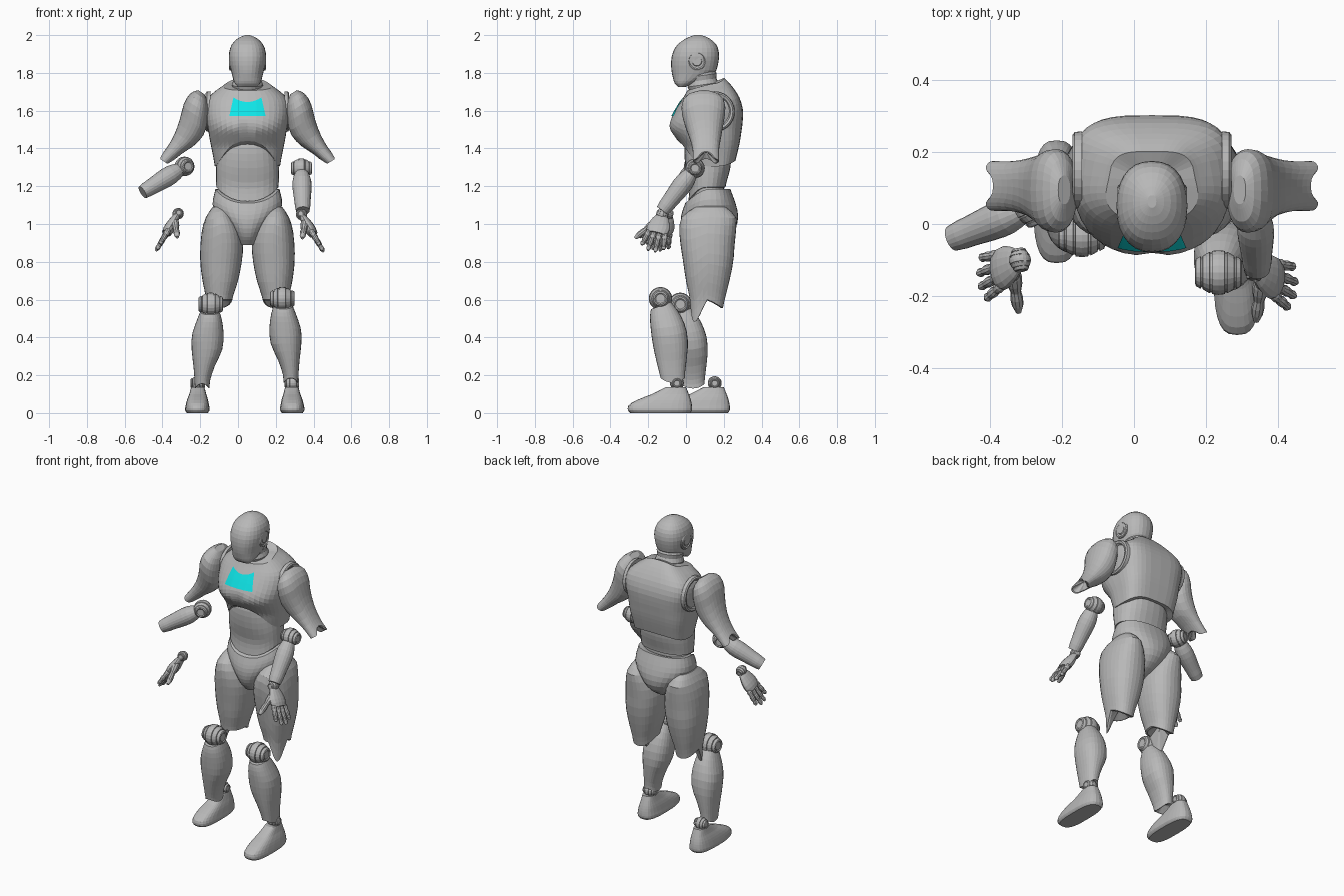
import bpy, bmesh
from math import cos, sin, pi, copysign
from mathutils import Matrix, Vector
from mathutils.bvhtree import BVHTree

if "Cube" in bpy.data.objects:
    bpy.data.objects.remove(bpy.data.objects["Cube"])


def material(name, rgb):
    mat = bpy.data.materials.new(name)
    mat.use_nodes = True
    mat.diffuse_color = (*rgb, 1)
    mat.node_tree.nodes["Principled BSDF"].inputs["Base Color"].default_value = (*rgb, 1)
    return mat


grey = material("grey_shell", (.48, .48, .48))
cyan = material("cyan_panel", (.005, .8, .82))


def finish(name, bm, mat=grey, normals=True):
    if normals:
        bmesh.ops.recalc_face_normals(bm, faces=bm.faces)
    mesh = bpy.data.meshes.new(name)
    bm.to_mesh(mesh)
    bm.free()
    mesh.materials.append(mat)
    obj = bpy.data.objects.new(name, mesh)
    bpy.context.collection.objects.link(obj)
    return obj


def bridge(bm, a, b):
    for i in range(len(a)):
        j = (i + 1) % len(a)
        bm.faces.new((a[i], a[j], b[j], b[i]))


def sample(rows, z):
    """Smoothly interpolate the extents (x0, x1, y0, y1) at height z."""
    i = max([k for k in range(len(rows) - 1) if rows[k][0] <= z] or [0])
    a, b = rows[i], rows[i + 1]
    p, q = rows[max(i - 1, 0)], rows[min(i + 2, len(rows) - 1)]
    d = b[0] - a[0]
    t = min(max((z - a[0]) / d, 0), 1)
    out = []
    for j in range(1, len(a)):
        m1 = (b[j] - p[j]) / (b[0] - p[0]) * d
        m2 = (q[j] - a[j]) / (q[0] - a[0]) * d
        rise = b[j] - a[j]
        out.append(a[j] + t * (m1 + t * (3 * rise - 2 * m1 - m2 + t * (m1 + m2 - 2 * rise))))
    return out


def loft(name, rows, low=None, high=None, m=Matrix(), n=28, steps=14, e=2.3, back=2.3, cups=(0, 0), warp=None):
    """Shell through (z, x0, x1, y0, y1) rows; low and high shape its rims, e and back its corners."""
    bm = bmesh.new()
    rings = []
    for k in range(steps + 1):
        t = (1 - cos(pi * k / steps)) / 2
        ring = []
        for i in range(n):
            c, s = cos(2 * pi * i / n), sin(2 * pi * i / n)
            lo = low(c, s) if low else rows[0][0]
            hi = high(c, s) if high else rows[-1][0]
            z = lo + (hi - lo) * t
            x0, x1, y0, y1 = sample(rows, z)
            power = 2 / (e if s < 0 else back)
            co = Vector(((x0 + x1 + (x1 - x0) * copysign(abs(c) ** power, c)) / 2,
                         (y0 + y1 + (y1 - y0) * copysign(abs(s) ** power, s)) / 2, z))
            ring.append(bm.verts.new(warp(co, s) if warp else co))
        rings.append(ring)
    for a, b in zip(rings, rings[1:]):
        bridge(bm, a, b)
    # lipped, optionally hollow ends
    for ring, depth in ((rings[0], cups[0]), (rings[-1], -cups[1])):
        mid = sum((v.co for v in ring), Vector()) / n
        lip = [bm.verts.new(v.co.lerp(mid, .14)) for v in ring]
        bridge(bm, ring, lip)
        hub = bm.verts.new(mid + Vector((0, 0, depth)))
        for i in range(n):
            bm.faces.new((lip[i], lip[(i + 1) % n], hub))
    bm.transform(m)
    return finish(name, bm)


def frame(a, b, side=(0, 1, 0)):
    """Matrix at a with z towards b and y close to side."""
    a, b, side = Vector(a), Vector(b), Vector(side)
    z = (b - a).normalized()
    y = (side - z * side.dot(z)).normalized()
    return Matrix.Translation(a) @ Matrix((y.cross(z), y, z)).transposed().to_4x4()


def turned(name, profile, m, n=20):
    bm = bmesh.new()
    rings = [[bm.verts.new((r * cos(2 * pi * i / n), r * sin(2 * pi * i / n), h)) for i in range(n)]
             for h, r in profile]
    for a, b in zip(rings, rings[1:]):
        bridge(bm, a, b)
    bm.faces.new(rings[0])
    bm.faces.new(rings[-1])
    bm.transform(m)
    return finish(name, bm)


def limb(name, a, b, radii, side=(0, 1, 0), flat=1, n=16):
    length = (Vector(b) - Vector(a)).length
    profile = [(length * i / (len(radii) - 1), r) for i, r in enumerate(radii)]
    return turned(name, profile, frame(a, b, side) @ Matrix.Diagonal((flat, 1, 1, 1)), n)


HALF = [(0, 1), (.28, .97), (.3, .89), (.38, .89), (.4, .93), (.7, .76), (.72, .67),
        (.78, .66), (.8, .73), (1, .62), (1.05, .5), (.98, .4)]


def joint(name, at, r, axis=(1, 0, 0)):
    """Ball joint with grooves and recessed end discs."""
    side = (0, 1, 0) if abs(axis[0]) > .8 else (0, 0, 1)
    profile = [(-h * r, w * r) for h, w in reversed(HALF[1:])] + [(h * r, w * r) for h, w in HALF]
    return turned(name, profile, frame(at, Vector(at) + Vector(axis), side))


MID = .05


def sym(rows):
    """Rows given as (z, half width, y0, y1) around the body's middle."""
    return [(z, MID - h, MID + h, y0, y1) for z, h, y0, y1 in rows]


# head, ears and neck
loft("head", sym([(1.725, .05, -.042, -.005), (1.745, .067, -.06, .045), (1.77, .076, -.068, .1),
                  (1.8, .084, -.075, .152), (1.85, .095, -.079, .17), (1.9, .098, -.072, .175),
                  (1.95, .083, -.045, .16), (1.985, .048, .005, .12), (2, .012, .045, .08)]), steps=18)
for s in (1, -1):
    ear = (MID + s * .074, .058, 1.862)
    turned("ear_disc", [(0, .05), (.019, .05), (.023, .044), (.018, .038), (.018, .027), (.023, .024), (.023, .01)],
           frame(ear, (ear[0] + s, *ear[1:])), 24)
limb("neck", (MID, .105, 1.64), (MID, .08, 1.81), [.09, .088, .084, .076, .083, .074, .08, .07], n=24)

# torso, with a raised arch at the front of the rib cage and a crease between the pectorals
def crease(co, s):
    if s < 0 and abs(co.x - MID) < .012:
        co.y += .014 * max(0, 1 - abs(co.z - 1.51) / .05)
    return co


chest = loft("chest", sym([(1.29, .17, .02, .25), (1.36, .182, -.005, .268), (1.41, .192, -.02, .28),
                           (1.45, .2, -.05, .288), (1.5, .208, -.085, .295), (1.54, .215, -.086, .3),
                           (1.6, .222, -.056, .302), (1.66, .213, -.02, .287), (1.7, .175, .003, .265),
                           (1.74, .12, .02, .235), (1.775, .085, .04, .2)]),
             low=lambda c, s: 1.305 + .135 * max(0, -s) ** 3 + .03 * max(0, s) ** 2,
             high=lambda c, s: 1.74 + .033 * s, n=40, steps=22, e=2.4, back=3.4, cups=(.05, 0), warp=crease)
loft("abdomen", sym([(1.1, .158, .01, .2), (1.2, .165, .018, .21), (1.3, .166, -.002, .235),
                     (1.4, .155, -.008, .24), (1.47, .14, .01, .23)]),
     low=lambda c, s: 1.195 - .075 * max(0, -s) ** 2, e=2.5, cups=(.02, 0))
loft("waist_core", sym([(1.06, .15, .03, .2), (1.22, .15, .03, .2)]), steps=4)
loft("pelvis", sym([(.89, .04, .03, .13), (.93, .065, -.005, .21), (.98, .1, -.025, .262),
                    (1.04, .15, -.026, .276), (1.1, .184, -.008, .265), (1.185, .17, .025, .235)]),
     high=lambda c, s: 1.185 - .075 * max(0, -s) ** 2, n=32, cups=(0, .02))

# chest panel that follows the shell
tree = BVHTree.FromPolygons([v.co for v in chest.data.vertices], [p.vertices for p in chest.data.polygons])
bm = bmesh.new()
grid = []
for j in range(13):
    v, row = j / 12, []
    for i in range(25):
        u = i / 12 - 1
        x, z = MID + u * (.096 - .022 * v), 1.571 + v * (.075 + .024 * u * u)
        hit = tree.ray_cast(Vector((x, -1, z)), Vector((0, 1, 0)))[0]
        row.append(bm.verts.new((x, hit.y - .006, z)))
    grid.append(row)
for a, b in zip(grid, grid[1:]):
    for i in range(24):
        bm.faces.new((a[i], a[i + 1], b[i + 1], b[i]))
finish("chest_panel", bm, cyan, normals=False)

# limbs: built on the left, mirrored to the right with the stride's offsets
MIRROR = Matrix.Translation((2 * MID, 0, 0)) @ Matrix.Diagonal((-1, 1, 1, 1))
for side, s in (("left", 1), ("right", -1)):
    def place(dx=0, dy=0, dz=0):
        return Matrix() if s > 0 else Matrix.Translation((dx, dy, dz)) @ MIRROR

    socket = (MID + s * .195, .15, 1.595)
    turned(side + "_shoulder_socket", [(0, .108), (.02, .106), (.026, .098), (.022, .086), (0, .07)],
           frame(socket, (socket[0] + s, *socket[1:])), 28)

    # upper arm, forked at the elbow
    loft(side + "_upper_arm", [(-.012, -.04, .024, -.068, .07), (.073, -.066, .017, -.07, .07),
                               (.156, -.1, .025, -.085, .08), (.233, -.108, .045, -.11, .092),
                               (.295, -.085, .067, -.127, .102), (.35, -.055, .073, -.125, .1),
                               (.385, -.025, .062, -.098, .075), (.405, .005, .045, -.05, .03)],
         low=lambda c, t: .035 - .045 * min(1, 1.5 * abs(t)) ** 2,
         m=place() @ frame((.495, .105, 1.345), (.315, .105, 1.62)), cups=(.05, 0))

    # forearm and elbow
    elbow, end, axis = (((.336, .048, 1.295), (.343, -.125, 1.07), (1, 0, 0)) if s > 0 else
                        ((-.283, .05, 1.305), (-.505, -.04, 1.168), (.38, -.92, 0)))
    joint(side + "_elbow", elbow, .052, axis)
    limb(side + "_forearm", end, Vector(elbow).lerp(Vector(end), .08),
         [.036, .041, .043, .046, .049, .051, .05, .043, .032], axis, n=20)

    # hand
    wrist = Vector((.336, -.125, 1.05) if s > 0 else (-.317, -.1, 1.055))
    down = Vector((s * .5, -.25, -.84)).normalized()
    across = Vector((0, 1, 0)) - down * down.y
    joint(side + "_wrist", wrist, .03, across)
    limb(side + "_palm", wrist + down * .012, wrist + down * .125, [.034, .046, .054, .06, .06, .052], across, .48)
    for i, finger in enumerate(("index", "middle", "ring", "little")):
        k = i - 1.5
        limb(f"{side}_{finger}_finger", wrist + down * .11 + across * k * .029,
             wrist + down * (.235 - .012 * k * k) + across * k * .041,
             [.012, .016, .016, .012, .015, .014, .011, .013, .006], across, n=10)
    limb(side + "_thumb", wrist + Vector((s * .02, -.03, -.035)), wrist + Vector((s * .004, -.145, -.125)),
         [.02, .023, .021, .015, .018, .016, .008], across, n=10)

    # thigh, with a horn outside the knee
    loft(side + "_thigh", [(.48, .14, .26, .025, .18), (.6, .13, .268, .02, .205), (.7, .1, .288, 0, .23),
                           (.8, .08, .3, -.015, .25), (.9, .073, .298, -.03, .258), (.98, .09, .288, -.035, .266),
                           (1.04, .125, .268, -.02, .264), (1.09, .155, .235, .05, .21)],
         low=lambda c, t: .6 - .24 * max(0, -t) * max(0, c) - .045 * max(0, t), m=place(), n=32, cups=(.07, 0))

    # knee and shin
    shift = (-.01, .105, -.03)
    joint(side + "_knee", place(*shift) @ Vector((.235, -.135, .605)), .062)
    loft(side + "_shin", [(.15, .24, .318, -.128, -.005), (.2, .238, .32, -.138, -.006), (.28, .212, .326, -.158, .003),
                          (.36, .175, .335, -.175, .01), (.44, .166, .334, -.186, .002), (.52, .175, .308, -.19, -.03),
                          (.59, .195, .28, -.175, -.08)],
         low=lambda c, t: .16 + .025 * t * t, high=lambda c, t: .57 + .02 * t, m=place(*shift), cups=(.03, 0))

    # ankle and foot
    shift = (-.028, .2, 0)
    joint(side + "_ankle", place(*shift) @ Vector((.285, -.048, .158)), .037)
    loft(side + "_foot", [(0, .232, .343, -.295, .022), (.015, .222, .352, -.308, .032), (.045, .226, .348, -.3, .031),
                          (.075, .232, .34, -.245, .024), (.1, .24, .33, -.18, .015), (.138, .25, .32, -.105, .0)],
         m=place(*shift), e=2.9, back=2.9)
